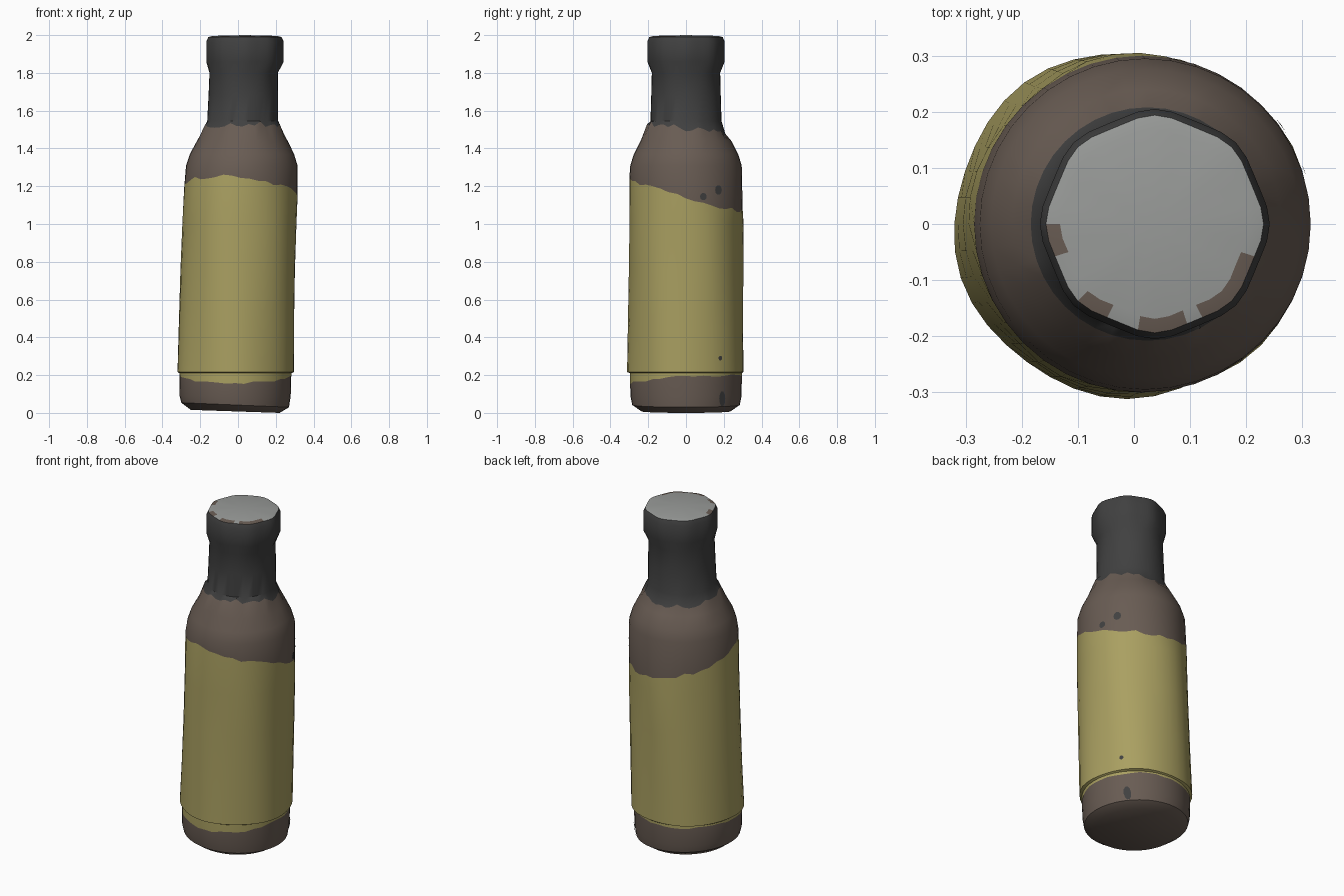
import bpy, bmesh, random
from math import sin, cos, pi, radians
from mathutils import Vector
from mathutils.bvhtree import BVHTree

random.seed(4)
SIDES = 40

if "Cube" in bpy.data.objects:
    bpy.data.objects.remove(bpy.data.objects["Cube"])


def make_material(name, rgb):
    m = bpy.data.materials.new(name)
    m.use_nodes = True
    m.diffuse_color = (*rgb, 1)
    bsdf = m.node_tree.nodes["Principled BSDF"]
    bsdf.inputs["Base Color"].default_value = (*rgb, 1)
    bsdf.inputs["Roughness"].default_value = 0.8
    return m


brown = make_material("brown glass", (0.14, 0.107, 0.087))
yellow = make_material("yellow label", (0.40, 0.35, 0.12))
dark = make_material("dark foil", (0.052, 0.052, 0.052))
grey = make_material("grey cap top", (0.32, 0.33, 0.32))
MATS = [brown, yellow, dark, grey]
BROWN, YELLOW, DARK, GREY = range(4)


# Ragged colour borders, as heights around the bottle
def label_foot(a):
    return 0.2 - 0.04 * max(0, -sin(a)) + random.uniform(-0.008, 0.004)


def label_top(a):
    return 1.165 - 0.085 * sin(a) - 0.03 * cos(a) + random.uniform(-0.012, 0.012)


def foil_edge(a):
    return 1.505 - 0.025 * sin(a) + random.uniform(-0.015, 0.015)


def base(a):
    return 0.008 - 0.008 * cos(a)


def base_edge(a):
    return 0.042 - 0.012 * cos(a)


# Rings: height, radius, centre x, colour of the band above
RINGS = [
    (base, 0.235, -0.015, BROWN),
    (base_edge, 0.285, -0.015, BROWN),
    (0.09, 0.294, -0.015, BROWN),
    (label_foot, 0.296, -0.014, YELLOW),
    (0.210, 0.296, -0.013, YELLOW),
    (0.216, 0.308, -0.012, YELLOW),
    (0.45, 0.305, -0.006, YELLOW),
    (0.75, 0.303, 0.002, YELLOW),
    (1.0, 0.302, 0.010, YELLOW),
    (label_top, 0.300, 0.015, BROWN),
    (1.31, 0.295, 0.020, BROWN),
    (1.37, 0.276, 0.021, BROWN),
    (1.44, 0.240, 0.023, BROWN),
    (foil_edge, 0.208, 0.024, DARK),
    (1.545, 0.188, 0.025, DARK),
    (1.68, 0.184, 0.028, DARK),
    (1.80, 0.181, 0.030, DARK),
    (1.86, 0.201, 0.037, DARK),
    (1.965, 0.201, 0.037, DARK),
    (1.99, 0.190, 0.037, GREY),
    (1.996, 0.165, 0.037, GREY),
]

# Bottle, lathed ring by ring
bm = bmesh.new()
loops = []
for height, radius, cx, _ in RINGS:
    loop = []
    for i in range(SIDES):
        a = 2 * pi * i / SIDES
        z = height(a) if callable(height) else height
        r = radius
        if 0.21 < z < 1.05:  # soft creases in the label
            r += 0.004 * cos(5 * a + 1 + 3 * z)
        elif z > 1.8:        # slightly faceted cap
            r += 0.004 * cos(8 * a)
        loop.append(bm.verts.new((cx + r * cos(a), r * sin(a), z)))
    loops.append(loop)

for k in range(len(loops) - 1):
    low, high = loops[k], loops[k + 1]
    for i in range(SIDES):
        j = (i + 1) % SIDES
        f = bm.faces.new((low[i], low[j], high[j], high[i]))
        f.material_index = RINGS[k][3]
        # worn patches on the rim of the cap top
        angle = 360 * i / SIDES
        worn = any(s <= angle < e for s, e in ((178, 190), (222, 242), (260, 288), (296, 335)))
        if k == len(loops) - 2 and worn:
            f.material_index = BROWN

# Base and cap top
bm.faces.new(loops[0][::-1]).material_index = BROWN
centre = bm.verts.new((0.037, 0, 2.0))
for i in range(SIDES):
    f = bm.faces.new((loops[-1][i], loops[-1][(i + 1) % SIDES], centre))
    f.material_index = GREY

bmesh.ops.recalc_face_normals(bm, faces=bm.faces)
surface = BVHTree.FromBMesh(bm)


def add_object(name, mesh_data, materials):
    mesh = bpy.data.meshes.new(name)
    mesh_data.to_mesh(mesh)
    mesh_data.free()
    for m in materials:
        mesh.materials.append(m)
    ob = bpy.data.objects.new(name, mesh)
    bpy.context.collection.objects.link(ob)
    return ob


bottle = add_object("bottle", bm, MATS)
bpy.ops.object.select_all(action="DESELECT")
bottle.select_set(True)
bpy.context.view_layer.objects.active = bottle
bpy.ops.object.shade_smooth_by_angle(angle=radians(38))

# Dark specks laid on the surface: y, z, half width, half height
SPECKS = [(0.09, 1.145, 0.018, 0.02), (0.17, 1.18, 0.018, 0.025),
          (0.18, 0.29, 0.01, 0.013), (0.19, 0.075, 0.016, 0.04)]
for n, (y, z, w, h) in enumerate(SPECKS):
    sb = bmesh.new()
    verts = []
    for i in range(10):
        a = 2 * pi * i / 10
        hit, normal, _, _ = surface.ray_cast(
            Vector((1, y + w * cos(a), z + h * sin(a))), Vector((-1, 0, 0)))
        verts.append(sb.verts.new(hit + Vector((0.004, 0.002, 0))))
    sb.faces.new(verts)
    add_object(f"dark_speck_{n + 1}", sb, [dark])
